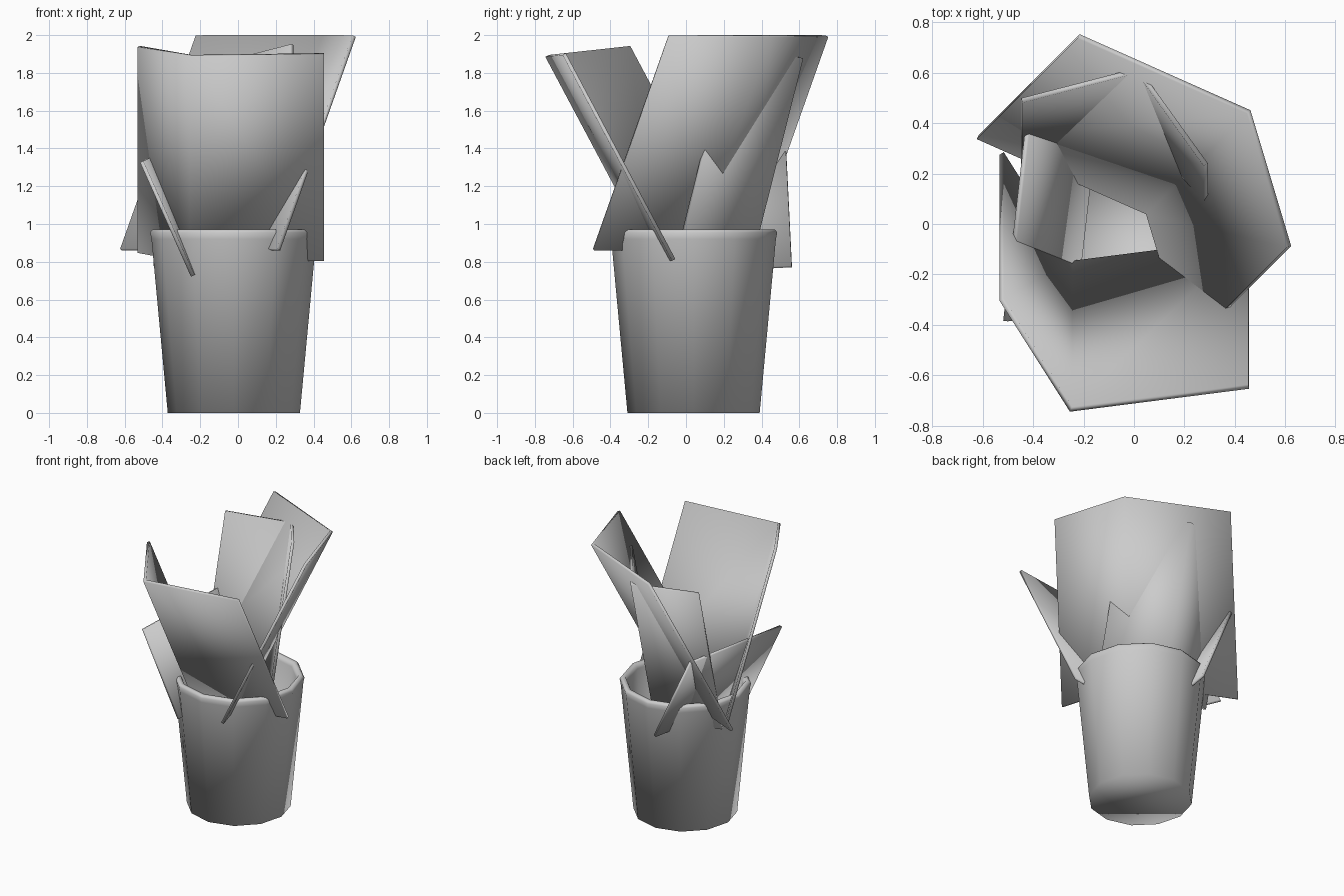
import bpy, bmesh, math
from mathutils import Vector

if "Cube" in bpy.data.objects:
    bpy.data.objects.remove(bpy.data.objects["Cube"])


def finish(name, bm, smooth_angle):
    bmesh.ops.recalc_face_normals(bm, faces=bm.faces)
    mesh = bpy.data.meshes.new(name)
    bm.to_mesh(mesh)
    bm.free()
    obj = bpy.data.objects.new(name, mesh)
    bpy.context.collection.objects.link(obj)
    bpy.ops.object.select_all(action='DESELECT')
    obj.select_set(True)
    bpy.context.view_layer.objects.active = obj
    bpy.ops.object.shade_smooth_by_angle(angle=math.radians(smooth_angle))
    return obj


def lathe(name, profile, centre, sides):
    """Closed vessel: rings from the outer base over the rim to the inner floor."""
    bm = bmesh.new()
    rings = []
    for r, z in profile:
        rings.append([bm.verts.new((centre[0] + r * math.cos(math.tau * i / sides),
                                    centre[1] + r * math.sin(math.tau * i / sides), z))
                      for i in range(sides)])
    for a, b in zip(rings, rings[1:]):
        for i in range(sides):
            j = (i + 1) % sides
            bm.faces.new((a[i], a[j], b[j], b[i]))
    bm.faces.new(rings[0])
    bm.faces.new(rings[-1])
    return finish(name, bm, 100)


def leaf(name, top_edge, sweep, thickness=0.02):
    """Folded sheet: the top edge swept down, then thickened about its middle."""
    bm = bmesh.new()
    top = [bm.verts.new(p) for p in top_edge]
    bottom = [bm.verts.new(Vector(p) + Vector(sweep)) for p in top_edge]
    for i in range(len(top) - 1):
        bm.faces.new((top[i], top[i + 1], bottom[i + 1], bottom[i]))
    obj = finish(name, bm, 80)
    mod = obj.modifiers.new("thickness", 'SOLIDIFY')
    mod.thickness = thickness
    mod.offset = 0
    mod.use_even_offset = True
    return obj


# Tapered pot with a rounded rim and a hollow inside
lathe("pot",
      [(0.35, 0), (0.436, 0.92), (0.443, 0.955), (0.43, 0.972),
       (0.405, 0.97), (0.392, 0.94), (0.315, 0.04)],
      (-0.022, 0.04), 12)

# Folded leaves leaning outward
leaf("front_leaf",
     [(-0.525, -0.30, 1.94), (-0.25, -0.735, 1.89), (0.455, -0.645, 1.90)],
     (0, 0.58, -1.09))
leaf("back_right_leaf",
     [(0.615, -0.09, 1.995), (0.455, 0.445, 1.995), (-0.22, 0.745, 1.995)],
     (-0.4, -0.4, -1.13))
leaf("back_leaf",
     [(0.285, 0.235, 1.95), (0.015, 0.61, 1.88), (-0.445, 0.49, 1.89)],
     (0, -0.28, -1.11))

# Short flat leaf leaning to the left
leaf("left_leaf",
     [(-0.51, -0.385, 1.33), (-0.405, 0.53, 1.38)],
     (0.27, 0.03, -0.605))
